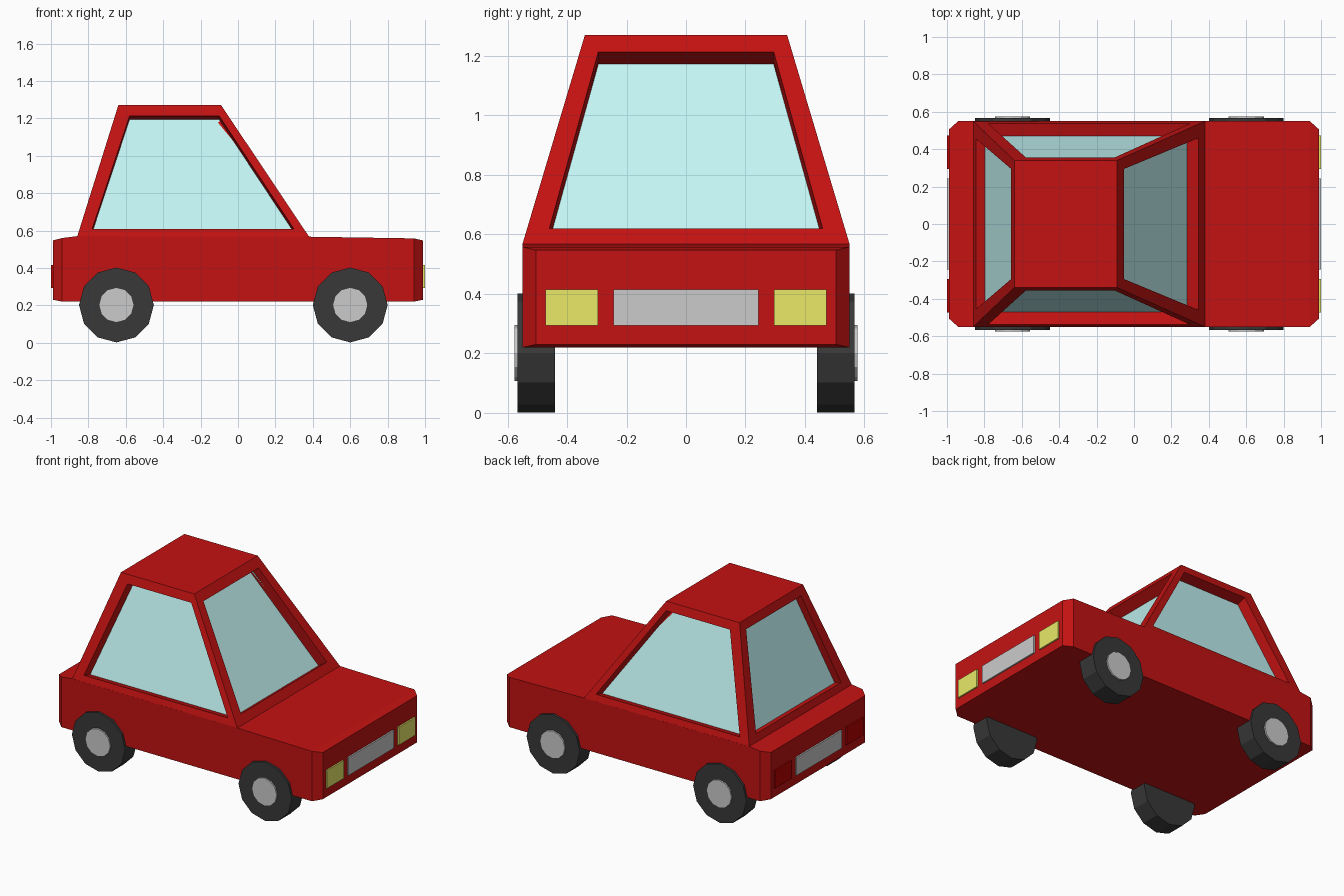
import bpy, bmesh, math
from mathutils import Vector

if "Cube" in bpy.data.objects:
    bpy.data.objects.remove(bpy.data.objects["Cube"])


def material(name, r, g, b):
    m = bpy.data.materials.new(name)
    m.diffuse_color = (r, g, b, 1)
    m.use_nodes = True
    m.node_tree.nodes["Principled BSDF"].inputs["Base Color"].default_value = m.diffuse_color
    return m


RED = material("red_paint", 0.55, 0.006, 0.006)
GLASS = material("glass", 0.55, 0.92, 0.92)
RUBBER = material("rubber", 0.04, 0.04, 0.04)
YELLOW = material("yellow_lamp", 0.82, 0.82, 0.14)
TAIL = material("tail_lamp", 0.5, 0.0, 0.0)


def finish(name, bm, *mats):
    bmesh.ops.remove_doubles(bm, verts=bm.verts, dist=1e-4)
    bmesh.ops.recalc_face_normals(bm, faces=bm.faces)
    me = bpy.data.meshes.new(name)
    bm.to_mesh(me)
    bm.free()
    for m in mats:
        me.materials.append(m)
    ob = bpy.data.objects.new(name, me)
    bpy.context.collection.objects.link(ob)
    return ob


def face(bm, pts, slot=0):
    f = bm.faces.new([bm.verts.new(p) for p in pts])
    f.material_index = slot


# Lower body: rectangular sections along x (x, half width, bottom, top)
sections = [(-0.99, 0.505, 0.23, 0.547), (-0.94, 0.55, 0.22, 0.56),
            (-0.86, 0.55, 0.22, 0.57), (0.38, 0.55, 0.22, 0.567),
            (0.94, 0.55, 0.22, 0.558), (0.99, 0.505, 0.23, 0.547)]
bm = bmesh.new()
rings = [[(x, -w, b), (x, w, b), (x, w, t), (x, -w, t)] for x, w, b, t in sections]
for r, s in zip(rings, rings[1:]):
    for i in range(4):
        j = (i + 1) % 4
        face(bm, [r[i], r[j], s[j], s[i]])
face(bm, rings[0])
face(bm, rings[-1])
finish("body", bm, RED)

# Cabin: tapered box whose four walls each hold a recessed window
BASE = [(-0.86, -0.55), (0.38, -0.55), (0.38, 0.55), (-0.86, 0.55)]
ROOF = [(-0.64, -0.34), (-0.09, -0.34), (-0.09, 0.34), (-0.64, 0.34)]
base = [Vector((x, y, 0.567)) for x, y in BASE]
roof = [Vector((x, y, 1.27)) for x, y in ROOF]
centre = Vector((-0.3, 0, 0.85))


def wall(bm, a, b, bottom, top, depth):
    """Wall between corners a, b; bottom and top are (u0, u1, v) of the opening."""
    outer = [base[a], base[b], roof[b], roof[a]]

    def at(u, v):
        return base[a].lerp(roof[a], v).lerp(base[b].lerp(roof[b], v), u)

    hole = [at(bottom[0], bottom[2]), at(bottom[1], bottom[2]),
            at(top[1], top[2]), at(top[0], top[2])]
    n = (outer[1] - outer[0]).cross(outer[3] - outer[0]).normalized()
    if n.dot(outer[0] - centre) < 0:
        n = -n
    pane = [p - n * depth for p in hole]
    for i in range(4):
        j = (i + 1) % 4
        face(bm, [outer[i], outer[j], hole[j], hole[i]])
        face(bm, [hole[i], hole[j], pane[j], pane[i]])
    face(bm, pane, 1)


bm = bmesh.new()
for a, b in ((0, 1), (3, 2)):
    wall(bm, a, b, (0.056, 0.956, 0.06), (0.129, 0.92, 0.92), 0.07)
wall(bm, 1, 2, (0.07, 0.93, 0.075), (0.087, 0.913, 0.92), 0.075)
wall(bm, 0, 3, (0.075, 0.925, 0.07), (0.087, 0.913, 0.92), 0.05)
face(bm, roof)
face(bm, base)
finish("cabin", bm, RED, GLASS)


# Wheels: twelve-sided tyres with grey hubs
def disc(name, x, y, radius, width, *mats):
    bm = bmesh.new()
    bmesh.ops.create_cone(bm, cap_ends=True, segments=12,
                          radius1=radius, radius2=radius, depth=width)
    ob = finish(name, bm, *mats)
    ob.location = (x, y, 0.202)
    ob.rotation_euler = (math.pi / 2, 0, 0)


for end, x in (("rear", -0.65), ("front", 0.6)):
    for side, s in (("right", -1), ("left", 1)):
        disc(f"{end}_{side}_tyre", x, s * 0.503, 0.2, 0.126, RUBBER)
        disc(f"{end}_{side}_hub", x, s * 0.56, 0.094, 0.032)


# Lamps and grey plates on both ends
def plate(name, end, y, width, *mats):
    bm = bmesh.new()
    bmesh.ops.create_cube(bm, size=1)
    bmesh.ops.scale(bm, vec=(0.03, width, 0.122), verts=bm.verts)
    finish(name, bm, *mats).location = (end * 0.985, y, 0.354)


for end, label, lamp in ((1, "front", YELLOW), (-1, "rear", TAIL)):
    plate(f"{label}_plate", end, 0, 0.486)
    for side, s in (("right", -1), ("left", 1)):
        plate(f"{label}_{side}_lamp", end, s * 0.384, 0.178, lamp)
